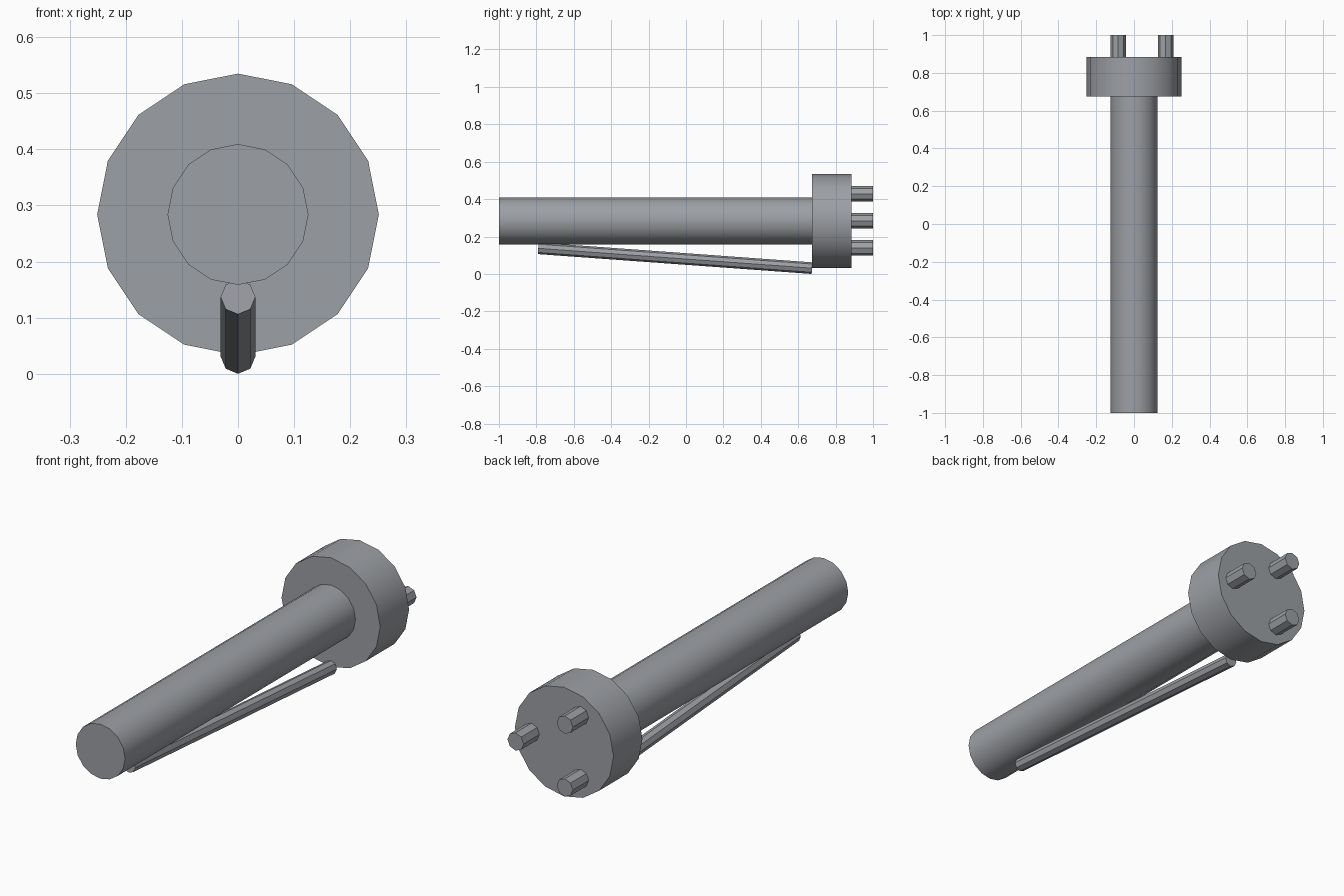
import bpy, math
from mathutils import Vector

if "Cube" in bpy.data.objects:
    bpy.data.objects.remove(bpy.data.objects["Cube"])

AXIS_Z = 0.284

# Dark, slightly bluish metal
metal = bpy.data.materials.new("dark_metal")
metal.diffuse_color = (0.335, 0.35, 0.375, 1)
metal.use_nodes = True
metal.node_tree.nodes["Principled BSDF"].inputs["Base Color"].default_value = metal.diffuse_color


def cylinder(name, start, end, radius, sides):
    """Capped cylinder between two points in a plane of constant x, one corner facing up."""
    a, b = Vector(start), Vector(end)
    d = b - a
    bpy.ops.mesh.primitive_cylinder_add(
        vertices=sides, radius=radius, depth=d.length, location=(a + b) / 2,
        rotation=(-math.atan2(d.y, d.z), 0, 0))
    ob = bpy.context.object
    ob.name = name
    ob.data.materials.append(metal)
    bpy.ops.object.shade_smooth_by_angle(angle=math.radians(30))
    return ob


# Long shaft and the wide flange at its back end
cylinder("shaft", (0, -1, AXIS_Z), (0, 0.675, AXIS_Z), 0.1255, 16)
cylinder("flange", (0, 0.675, AXIS_Z), (0, 0.885, AXIS_Z), 0.251, 16)

# Slanted lever rod underneath
cylinder("lever_rod", (0, -0.79, 0.137), (0, 0.674, 0.031), 0.031, 8)

# Three pins evenly spaced on the flange's back face
for i in range(3):
    t = math.tau * i / 3
    x, z = 0.167 * math.cos(t), AXIS_Z + 0.167 * math.sin(t)
    cylinder(f"pin_{i + 1}", (x, 0.885, z), (x, 1, z), 0.041, 8)
